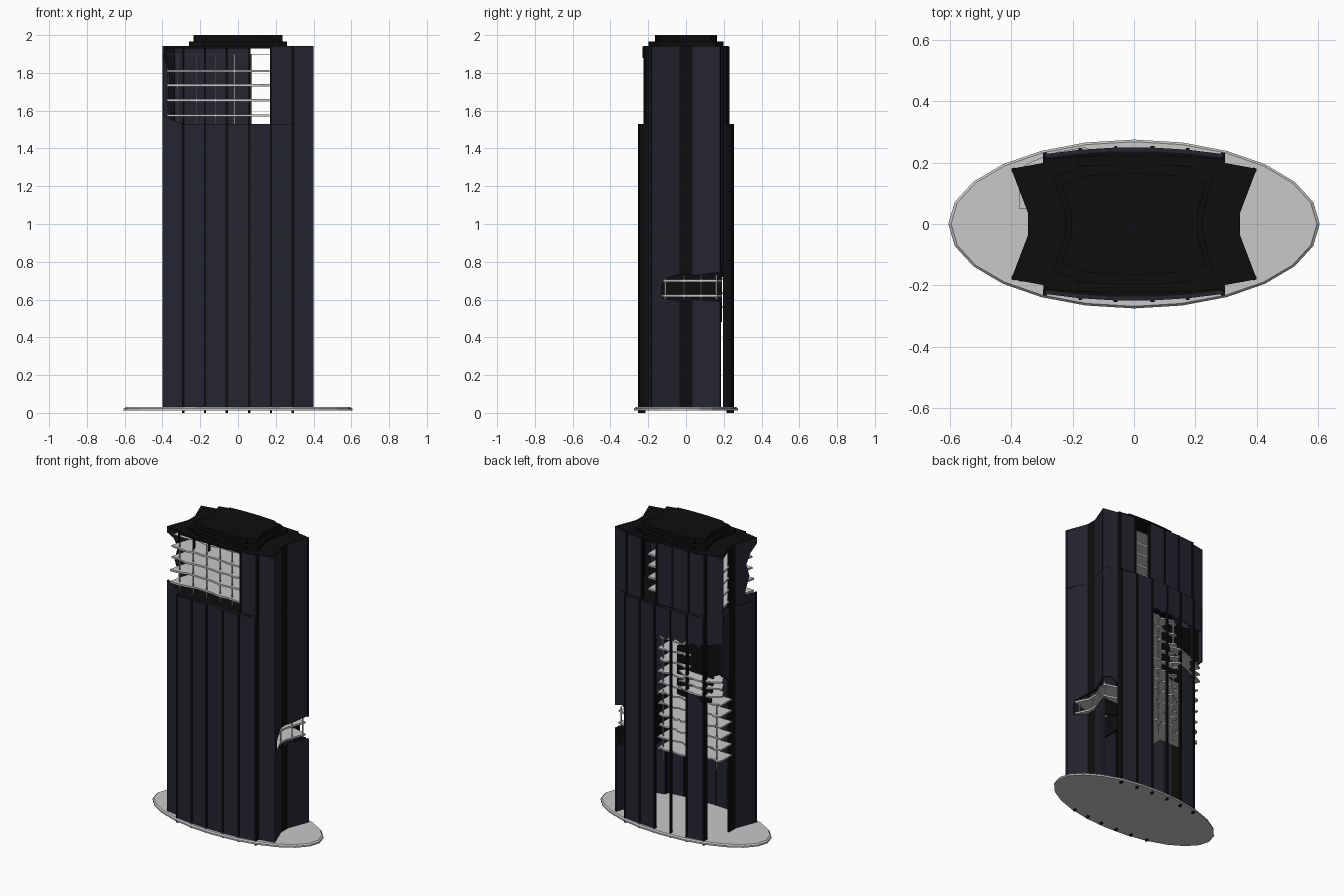
import bpy, bmesh, math, random
from mathutils import Vector

if "Cube" in bpy.data.objects:
    bpy.data.objects.remove(bpy.data.objects["Cube"])
random.seed(4)

def mat(name, c):
    m = bpy.data.materials.new(name)
    m.diffuse_color = (*c, 1)
    m.use_nodes = True
    m.node_tree.nodes["Principled BSDF"].inputs["Base Color"].default_value = m.diffuse_color
    return m
NAVY = mat("navy_cladding", (.018, .018, .030))
BLACK = mat("black_frame", (.004, .004, .004))
GREY = mat("pale_concrete", (.58, .58, .58))

XS = [-.29, -.175, -.06, .06, .175, .29]
MID, TOP = 1.53, 1.94
def y_main(x): return .25 - .022 * (x / .29) ** 2
def y_up(x): return .225 - .012 * (x / .29) ** 2

def finish(bm, name, m):
    bmesh.ops.recalc_face_normals(bm, faces=bm.faces)
    me = bpy.data.meshes.new(name)
    bm.to_mesh(me)
    bm.free()
    me.materials.append(m)
    ob = bpy.data.objects.new(name, me)
    bpy.context.collection.objects.link(ob)
    return ob

def loft(bm, a, b):
    """Closed solid between two matching outlines."""
    va = [bm.verts.new(p) for p in a]
    vb = [bm.verts.new(p) for p in b]
    bm.faces.new(va)
    bm.faces.new(vb)
    n = len(a)
    for i in range(n):
        bm.faces.new((va[i], va[(i + 1) % n], vb[(i + 1) % n], vb[i]))

def prism(bm, pts, z0, z1):
    loft(bm, [(x, y, z0) for x, y in pts], [(x, y, z1) for x, y in pts])

def box(bm, x0, x1, y0, y1, z0, z1):
    prism(bm, [(x0, y0), (x1, y0), (x1, y1), (x0, y1)], z0, z1)

def plate(bm, p, q, lo, hi, th=.012):
    """Upright plate from plan point p to q; lo/hi are heights or (t, z) edge lists."""
    lo = lo if isinstance(lo, list) else [(0, lo), (1, lo)]
    hi = hi if isinstance(hi, list) else [(0, hi), (1, hi)]
    p, q = Vector(p), Vector(q)
    n = Vector((q.y - p.y, p.x - q.x)).normalized()
    if n.dot((p + q) / 2) > 0:
        n = -n                                  # thickness goes inward
    pts = [(*p.lerp(q, t), z) for t, z in lo + hi[::-1]]
    loft(bm, pts, [(x + n.x * th, y + n.y * th, z) for x, y, z in pts])

def plan(fy, sx=1, sy=1):
    half = [(.345, .035), (.4, .18), (.29, .2)] + [(x, fy(x)) for x in XS[::-1]] \
        + [(-.29, .2), (-.4, .18), (-.345, .035)]
    return [(x * sx, y * sy) for x, y in half + [(x, -y) for x, y in half[::-1]]]

# oval base plate with a bevelled rim
bm = bmesh.new()
def oval(a, b, z):
    return [(a * math.cos(i * math.pi / 12), b * math.sin(i * math.pi / 12), z) for i in range(24)]
loft(bm, oval(.605, .275, .012), oval(.605, .275, .022))
loft(bm, oval(.605, .275, .022), oval(.596, .268, .030))
finish(bm, "base_plate", GREY)

# cladding on front and back
bm = bmesh.new()
for i in range(5):
    a, b = XS[i], XS[i + 1]
    plate(bm, (a, -y_main(a)), (b, -y_main(b)), .02, MID)
    if i == 4:
        plate(bm, (a, -y_up(a)), (b, -y_up(b)), MID, TOP)
    if i != 3:                                  # missing upper back bay
        plate(bm, (a, y_up(a)), (b, y_up(b)), MID, TOP)
    p, q = (a, y_main(a)), (b, y_main(b))
    if i > 2:
        plate(bm, p, q, .02, MID)
    else:                                       # torn back bays
        plate(bm, p, q, [(0, 1.35), (.3, 1.32), (.7, 1.34), (1, 1.31)], MID)
        if i == 0:
            plate(bm, p, q, .02, [(0, .94), (.4, .99), (1, 1.01)])
# corner cladding
plate(bm, (-.29, -.2), (-.4, -.18), .02, [(0, MID), (.5, 1.55), (1, 1.58)])
plate(bm, (.29, -.2), (.4, -.18), .02, TOP)
plate(bm, (.29, .2), (.4, .18), [(0, .72), (.5, .76), (1, .74)], TOP)
plate(bm, (-.29, .2), (-.4, .18), [(0, 1.33), (1, 1.36)], TOP)
# right end, with the bite through it
f, r = ((.4, -.18), (.345, -.035)), ((.345, .035), (.4, .18))
plate(bm, *f, .02, [(0, .665), (.34, .665), (.36, .61), (1, .59)])
plate(bm, *f, [(0, .665), (.34, .665), (.42, .71), (1, .735)], TOP)
plate(bm, *r, .02, [(0, .60), (1, .59)])
plate(bm, *r, [(0, .725), (1, .745)], TOP)
# left end
f, r = ((-.345, -.035), (-.4, -.18)), ((-.345, .035), (-.4, .18))
plate(bm, *f, .02, [(0, MID), (1, 1.57)])
plate(bm, *f, [(0, MID), (.5, MID), (.45, 1.6), (.65, 1.7), (.5, 1.78), (.7, 1.85), (1, 1.9)], TOP)
plate(bm, *r, [(0, 1.05), (.5, 1.1), (1, 1.14)], MID)
finish(bm, "wall_cladding", NAVY)

# vertical fins, corner steps and end recesses
bm = bmesh.new()
def fin(x, s, fy, z0, z1, w=.006):
    y = fy(x)
    box(bm, x - w, x + w, *sorted((s * (y - .014), s * (y + .005))), z0, z1)
for x in XS:
    for s in (-1, 1):
        fin(x, s, y_main, 0, MID, .004 if (s, x) == (1, -.06) else .006)
        if s == 1 or x > .1:
            fin(x, s, y_up, MID, TOP)
        elif x < .06:
            fin(x, s, y_up, 1.86 + random.random() * .05, TOP, .003)
for x in (-.29, .29):
    for s in (-1, 1):
        box(bm, x - .005, x + .005, *sorted((s * .195, s * y_main(x))), .02, MID)
        if (x, s) != (-.29, -1):
            box(bm, x - .005, x + .005, *sorted((s * .185, s * y_up(x))), MID, TOP)
plate(bm, (-.345, -.035), (-.345, .035), .02, TOP)
plate(bm, (.345, -.035), (.345, .035), .02, .59)
plate(bm, (.345, -.035), (.345, .035), .73, TOP)
finish(bm, "frame_fins", BLACK)

# ledge, roof and stepped crown
bm = bmesh.new()
prism(bm, plan(y_main), MID - .012, MID)
prism(bm, plan(y_up), TOP - .012, TOP + .002)
prism(bm, plan(y_up, .65, .88), TOP, 1.966)
prism(bm, plan(y_up, .59, .73), 1.966, 2.0)
finish(bm, "roof_and_ledge", BLACK)

# burnt inner walls behind the breaches
bm = bmesh.new()
plate(bm, (-.07, .195), (-.385, .165), [(0, .95), (.3, .92), (.75, .94), (.8, 1.12), (1, 1.15)],
      [(0, 1.27), (.2, 1.31), (.5, 1.33), (1, 1.36)])
box(bm, .19, .2, -.19, .19, .48, .8)
plate(bm, (.29, .19), (.385, .172), [(0, .5), (1, .48)], [(0, .58), (1, .6)])
finish(bm, "burnt_inner_walls", BLACK)

# broken floor slabs
bm = bmesh.new()
def slab(x0, x1, y_in, y_out, z, th=.01, inset=0):
    n = 9
    edge = [(x0 + (x1 - x0) * i / n, y_out - math.copysign(random.random() * .025, y_out))
            for i in range(n + 1)]
    mid = [(x0 + inset, 0)] if inset else []
    prism(bm, edge + [(x1, y_in), (x0, y_in)] + mid, z - th / 2, z + th / 2)
for z in (1.575, 1.655, 1.735, 1.81):
    slab(-.375, .168, .165, -.19, z, .012, .04)
slab(-.36, .168, .165, -.185, 1.895, .003, .04)
for i in range(5):
    slab(-.17, .055, -.02, .228, 1.0 + i * .077)
for i in range(6):
    slab(-.17, .055, -.02, .228, .56 + i * .075)
    slab(-.375, -.17, .05, .182, .56 + i * .075)
for z in (.62, .70):                            # right end
    prism(bm, [(.2, -.17), (.375, -.12), (.335, -.03), (.335, .03), (.385, .165), (.3, .19), (.2, .19)],
          z - .006, z + .006)
finish(bm, "broken_floors", GREY)

# crumpled slabs sticking out of the back corner
bm = bmesh.new()
for z, d in ((1.0, .0), (1.05, .015), (1.1, .0)):
    pts = [(-.1, .22), (-.16, .25 - d), (-.25, .235), (-.33, .205 - d), (-.39, .17), (-.35, .1), (-.2, .12)]
    a = [(x, y, z + .15 * (x + .25) * (.5 - d * 20) + random.uniform(-.008, .008)) for x, y in pts]
    loft(bm, a, [(x, y, q + .01) for x, y, q in a])
finish(bm, "crumpled_slabs", GREY)

# thin exposed columns
bm = bmesh.new()
def post(x, y, z0, z1, w=.003):
    box(bm, x - w, x + w, y - w, y + w, z0, z1)
for i, x in enumerate((-.32, -.22, -.12, -.02, .07)):
    post(x, -.16, MID, 1.9)
    post(x, .1, MID, 1.9)
for x in (-.15, -.03, .03):
    post(x, .2, .48, .95)
    post(x, .2, 1.0, 1.34)
for x in (-.34, -.25):
    post(x, .16, .5, .94)
for x, y in ((.35, -.11), (.325, -.01), (.345, .08), (.37, .16)):
    post(x, y, .6, .73)
finish(bm, "exposed_columns", GREY)
